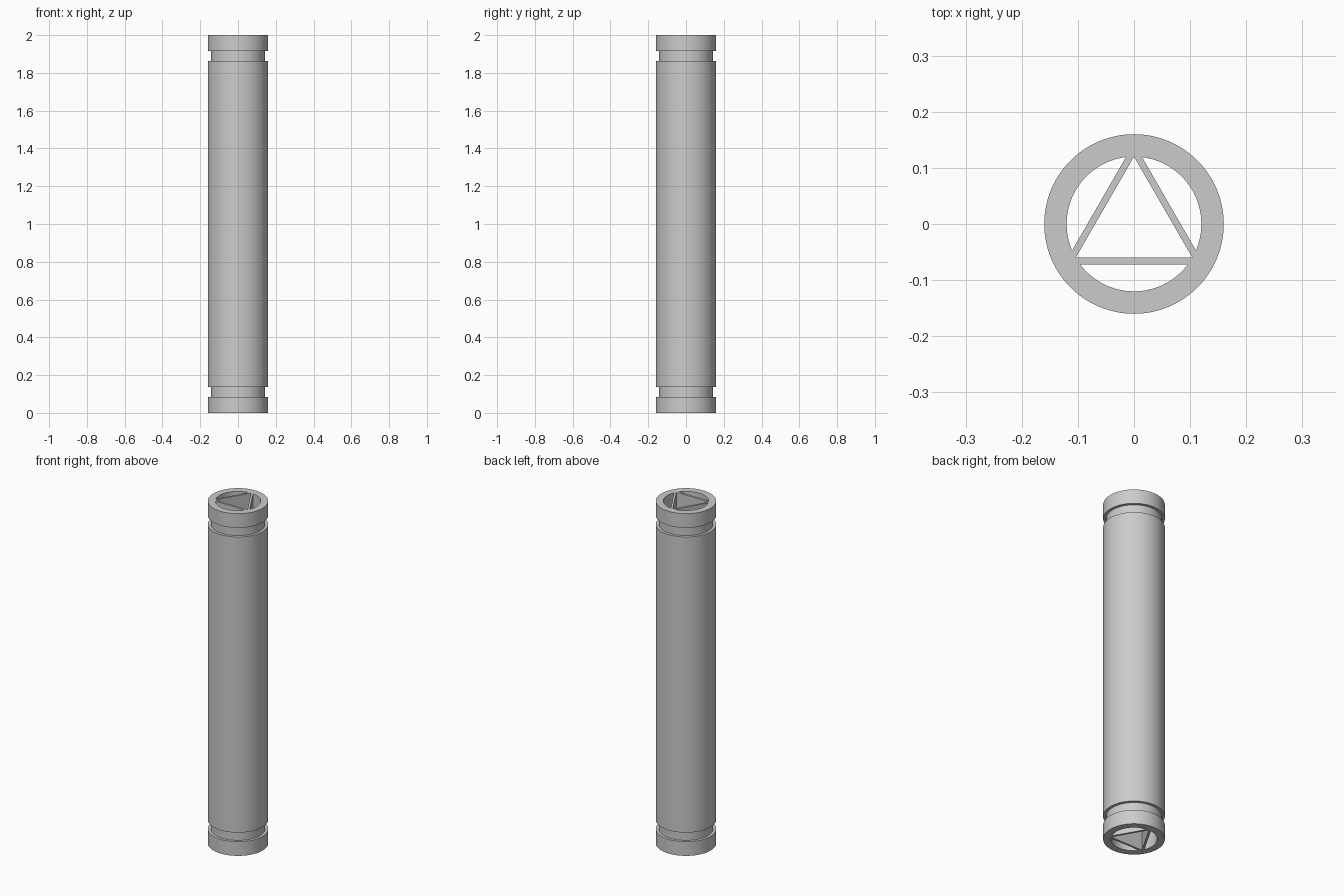
import bpy, bmesh
from math import cos, sin, pi, sqrt, radians

cube = bpy.data.objects.get("Cube")
if cube:
    bpy.data.objects.remove(cube)

HEIGHT, OUTER, BORE, GROOVE = 2.0, 0.16, 0.12, 0.144
GROOVE_LOW, GROOVE_HIGH = 0.083, 0.136
SEGMENTS = 96

grey = bpy.data.materials.new("plain grey")
grey.use_nodes = True
colour = (0.6, 0.6, 0.6, 1)
grey.diffuse_color = colour
grey.node_tree.nodes["Principled BSDF"].inputs["Base Color"].default_value = colour


def finish(bm, name):
    bmesh.ops.recalc_face_normals(bm, faces=bm.faces)
    mesh = bpy.data.meshes.new(name)
    bm.to_mesh(mesh)
    bm.free()
    mesh.materials.append(grey)
    obj = bpy.data.objects.new(name, mesh)
    bpy.context.collection.objects.link(obj)
    return obj


# Grooved tube: closed wall section, mirrored top to bottom, turned about z
lower = [(BORE, 0), (OUTER, 0), (OUTER, GROOVE_LOW), (GROOVE, GROOVE_LOW),
         (GROOVE, GROOVE_HIGH), (OUTER, GROOVE_HIGH)]
section = lower + [(r, HEIGHT - z) for r, z in reversed(lower)]
bm = bmesh.new()
rings = []
for i in range(SEGMENTS):
    a = 2 * pi * i / SEGMENTS
    rings.append([bm.verts.new((r * cos(a), r * sin(a), z)) for r, z in section])
for i, ring in enumerate(rings):
    following = rings[(i + 1) % SEGMENTS]
    for j in range(len(section)):
        k = (j + 1) % len(section)
        bm.faces.new((ring[j], following[j], following[k], ring[k]))
tube = finish(bm, "grooved_tube")
bpy.context.view_layer.objects.active = tube
tube.select_set(True)
bpy.ops.object.shade_smooth_by_angle(angle=radians(30))
tube.select_set(False)

# Three full-length walls forming a triangle inside the bore
NEAR, FAR = 0.06, 0.072
reach = BORE + 0.0003
near_half, far_half = (sqrt(reach ** 2 - d ** 2) for d in (NEAR, FAR))
for n, name in enumerate(("front_wall", "left_wall", "right_wall")):
    bm = bmesh.new()
    outline = [(-near_half, -NEAR), (-far_half, -FAR), (far_half, -FAR), (near_half, -NEAR)]
    base = bm.faces.new([bm.verts.new((x, y, 0)) for x, y in outline])
    result = bmesh.ops.extrude_face_region(bm, geom=[base], use_keep_orig=True)
    raised = [g for g in result["geom"] if isinstance(g, bmesh.types.BMVert)]
    bmesh.ops.translate(bm, verts=raised, vec=(0, 0, HEIGHT))
    wall = finish(bm, name)
    wall.rotation_euler.z = n * 2 * pi / 3
